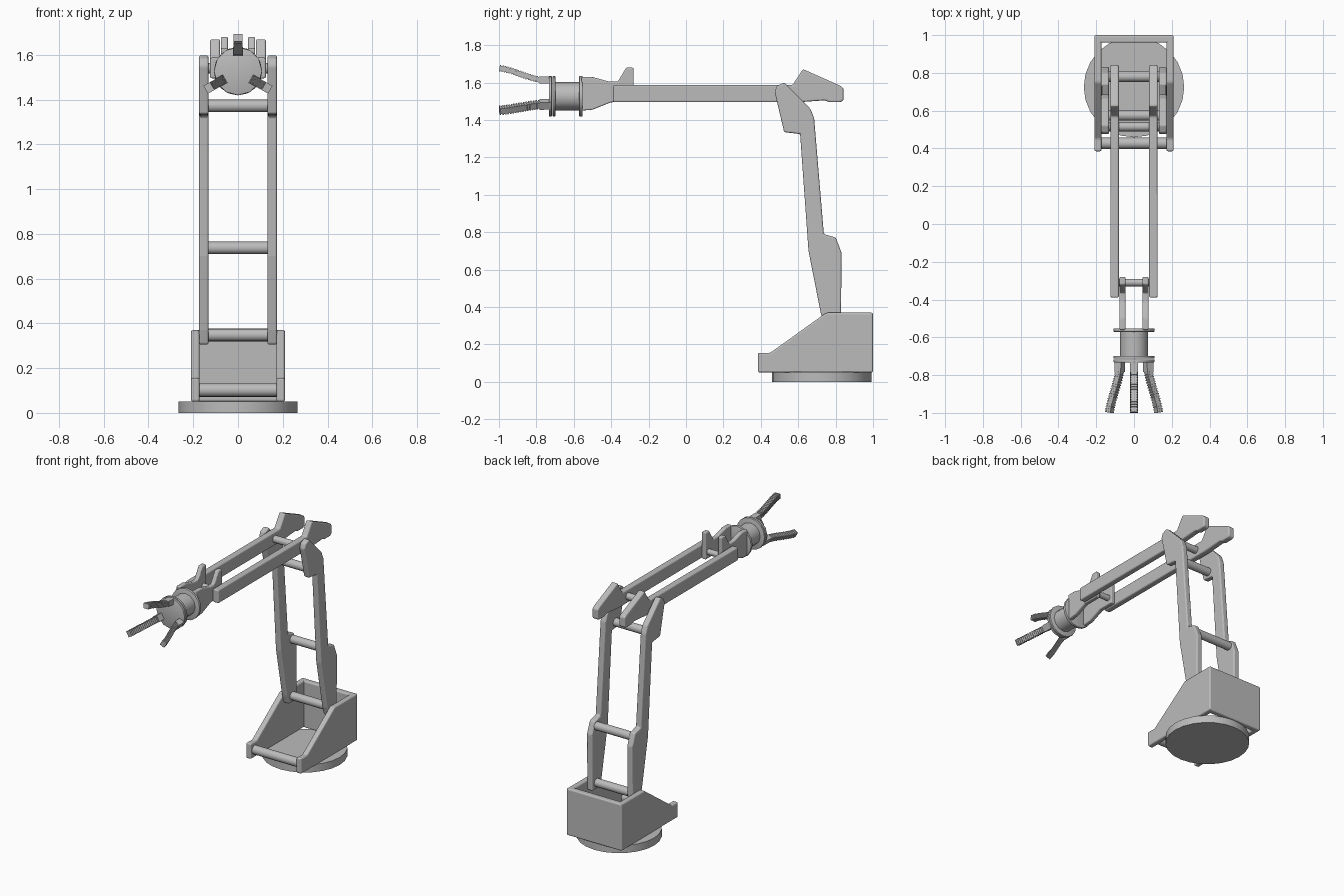
import bpy, bmesh, math
from mathutils import Matrix, Vector

if "Cube" in bpy.data.objects:
    bpy.data.objects.remove(bpy.data.objects["Cube"])

grey = bpy.data.materials.new("mid grey")
grey.diffuse_color = (0.5, 0.5, 0.5, 1)
grey.use_nodes = True
grey.node_tree.nodes["Principled BSDF"].inputs["Base Color"].default_value = grey.diffuse_color


def finish(bm, name, smooth=False):
    bmesh.ops.recalc_face_normals(bm, faces=bm.faces[:])
    me = bpy.data.meshes.new(name)
    bm.to_mesh(me)
    bm.free()
    me.materials.append(grey)
    ob = bpy.data.objects.new(name, me)
    bpy.context.collection.objects.link(ob)
    if smooth:
        bpy.ops.object.select_all(action='DESELECT')
        ob.select_set(True)
        bpy.context.view_layer.objects.active = ob
        bpy.ops.object.shade_smooth_by_angle(angle=math.radians(40))
    return ob


def round_edges(bm, width):
    edges = [e for e in bm.edges if e.calc_face_angle(0) > math.radians(15)]
    bmesh.ops.bevel(bm, geom=edges, offset=width, segments=3, profile=0.5,
                    affect='EDGES', clamp_overlap=True)


def plate_pair(name, profile, x0, x1, bevel=0.009):
    """Side profile (y, z) extruded from x0 to x1, made on both sides."""
    for side, s in (("left", -1), ("right", 1)):
        bm = bmesh.new()
        face = bm.faces.new([bm.verts.new((s * x0, y, z)) for y, z in profile])
        ext = bmesh.ops.extrude_face_region(bm, geom=[face])
        verts = [v for v in ext["geom"] if isinstance(v, bmesh.types.BMVert)]
        bmesh.ops.translate(bm, verts=verts, vec=(s * (x1 - x0), 0, 0))
        bmesh.ops.recalc_face_normals(bm, faces=bm.faces[:])
        round_edges(bm, bevel)
        finish(bm, f"{side}_{name}")


def cylinder(name, centre, axis, radius, depth, sides=16, bevel=0.0):
    bm = bmesh.new()
    rot = Vector((0, 0, 1)).rotation_difference(Vector(axis)).to_matrix().to_4x4()
    bmesh.ops.create_cone(bm, cap_ends=True, segments=sides, radius1=radius,
                          radius2=radius, depth=depth,
                          matrix=Matrix.Translation(centre) @ rot)
    if bevel:
        caps = [e for e in bm.edges if e.calc_face_angle(0) > math.radians(60)]
        bmesh.ops.bevel(bm, geom=caps, offset=bevel, segments=2, profile=0.5,
                        affect='EDGES')
    finish(bm, name, True)


def crossbar(name, y, z, half, radius=0.028):
    cylinder(name, (0, y, z), (1, 0, 0), radius, 2 * half)


# Turntable and open base housing
cylinder("turntable", (0, 0.725, 0.026), (0, 0, 1), 0.266, 0.052, 24)
plate_pair("base_side", [(0.385, 0.05), (0.385, 0.155), (0.45, 0.155),
                         (0.75, 0.37), (1.0, 0.37), (1.0, 0.05)], 0.172, 0.21)
bm = bmesh.new()
bmesh.ops.create_cube(bm, size=1, matrix=Matrix.Translation((0, 0.98, 0.21))
                      @ Matrix.Diagonal((0.40, 0.04, 0.32, 1)))
round_edges(bm, 0.009)
finish(bm, "base_back_wall")
crossbar("base_front_bar", 0.427, 0.102, 0.18, 0.03)

# Lower arm
plate_pair("lower_arm", [(0.74, 0.305), (0.72, 0.37), (0.655, 0.70), (0.61, 1.325),
                         (0.525, 1.335), (0.474, 1.55), (0.485, 1.582),
                         (0.525, 1.60), (0.665, 1.46), (0.685, 1.41),
                         (0.737, 0.79), (0.80, 0.772), (0.832, 0.69),
                         (0.828, 0.305)], 0.132, 0.174)
crossbar("lower_arm_bottom_bar", 0.78, 0.348, 0.14)
crossbar("lower_arm_middle_bar", 0.78, 0.737, 0.14)
crossbar("lower_arm_top_bar", 0.575, 1.372, 0.14)
crossbar("elbow_pivot_bar", 0.515, 1.54, 0.14, 0.024)

# Forearm
plate_pair("forearm", [(-0.39, 1.495), (-0.39, 1.587), (0.57, 1.587), (0.625, 1.672),
                       (0.825, 1.583), (0.842, 1.57), (0.842, 1.505),
                       (0.825, 1.495), (0.77, 1.495), (0.74, 1.505),
                       (0.60, 1.495)], 0.08, 0.125)

# Wrist fork
plate_pair("wrist_fork", [(-0.28, 1.495), (-0.28, 1.68), (-0.32, 1.68), (-0.365, 1.605),
                          (-0.41, 1.605), (-0.50, 1.63), (-0.56, 1.63),
                          (-0.56, 1.45), (-0.50, 1.455), (-0.40, 1.495)],
           0.045, 0.077, 0.007)
crossbar("wrist_pivot_bar", -0.31, 1.54, 0.09, 0.02)

# Hand: two flanges with the motor housing between
HZ = 1.527
along = (0, -1, 0)
cylinder("hand_rear_flange", (0, -0.562, HZ), along, 0.108, 0.018, 16, 0.003)
cylinder("hand_housing", (0, -0.635, HZ), along, 0.075, 0.14, 12)
cylinder("hand_front_flange", (0, -0.706, HZ), along, 0.108, 0.014, 16, 0.003)
cylinder("palm_plate", (0, -0.725, HZ), along, 0.108, 0.016, 12, 0.003)


def finger_block(bm, p, q, width, thick):
    """Box from p to q, points given as (distance along hand, radius)."""
    a, b = Vector((0, p[0], p[1])), Vector((0, q[0], q[1]))
    d = b - a
    bmesh.ops.create_cube(bm, size=1, matrix=Matrix.Translation((a + b) / 2)
                          @ Matrix.Rotation(math.atan2(d.z, d.y), 4, 'X')
                          @ Matrix.Diagonal((width, d.length, thick, 1)))


def finger_point(t):
    """Gentle S curve from knuckle to tip."""
    ease = t * t * (3 - 2 * t)
    return (-0.775 - 0.222 * t, 0.088 + 0.062 * (0.55 * ease + 0.45 * t))


# Three ribbed fingers around the palm
for i, angle in enumerate((0, 120, 240)):
    bm = bmesh.new()
    finger_block(bm, (-0.725, 0.086), (-0.782, 0.088), 0.044, 0.038)
    steps = 34
    for k in range(steps):
        rib = k % 2
        finger_block(bm, finger_point(k / steps), finger_point((k + 1) / steps),
                     0.040 if rib else 0.033, 0.034 if rib else 0.027)
    bm.transform(Matrix.Translation((0, 0, HZ)) @ Matrix.Rotation(math.radians(angle), 4, 'Y'))
    finish(bm, f"finger_{i + 1}")
